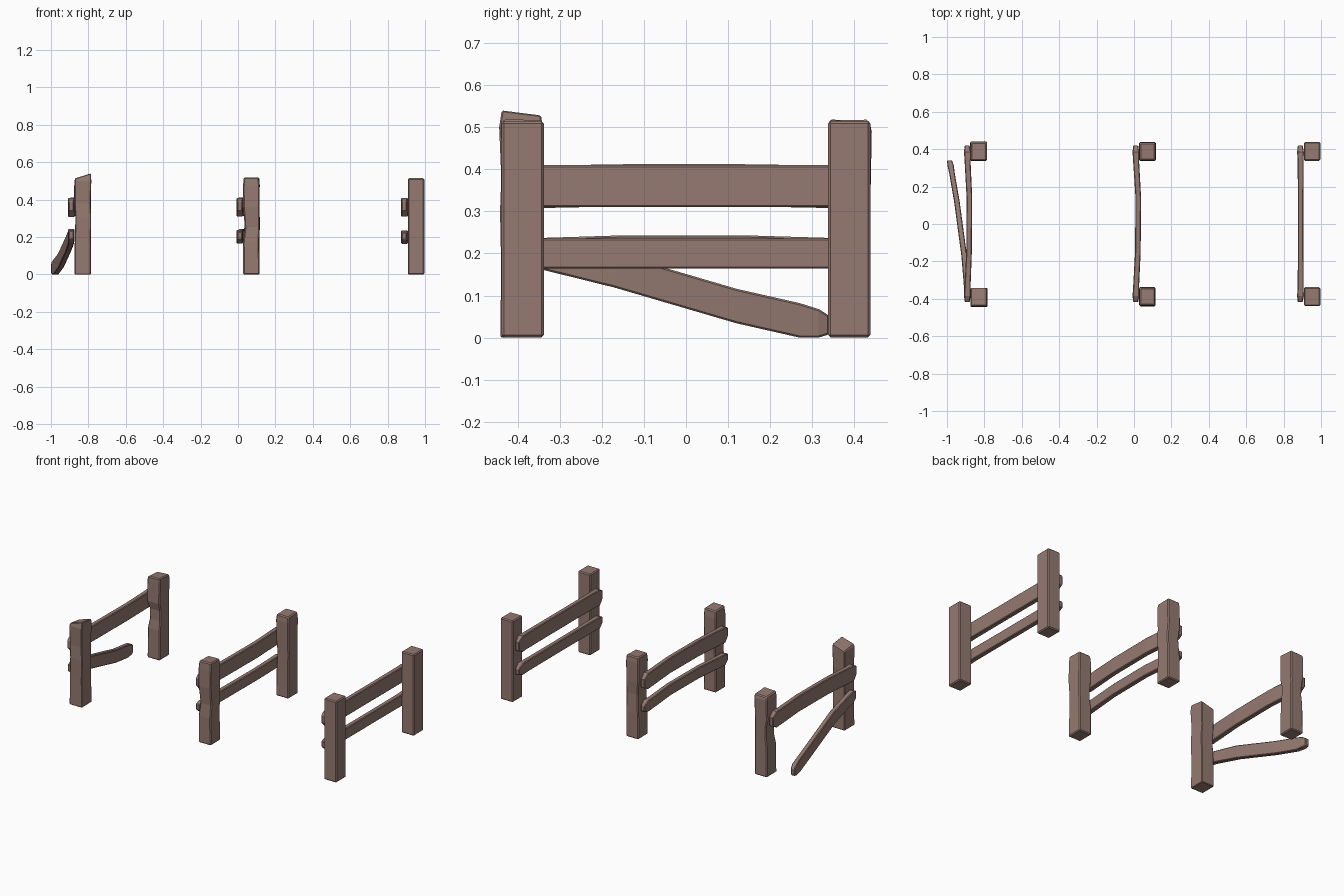
import bpy, bmesh

wood = bpy.data.materials.new("brown_wood")
wood.diffuse_color = (0.30, 0.195, 0.165, 1)


def loft(name, rings, bevel):
    """Skin a stack of four-cornered rings, cap both ends, chamfer edges."""
    bm = bmesh.new()
    loops = [[bm.verts.new(p) for p in ring] for ring in rings]
    for a, b in zip(loops, loops[1:]):
        for i in range(4):
            j = (i + 1) % 4
            bm.faces.new((a[i], a[j], b[j], b[i]))
    bm.faces.new(loops[0][::-1])
    bm.faces.new(loops[-1])
    bmesh.ops.recalc_face_normals(bm, faces=bm.faces)
    mesh = bpy.data.meshes.new(name)
    bm.to_mesh(mesh)
    bm.free()
    mesh.materials.append(wood)
    ob = bpy.data.objects.new(name, mesh)
    bpy.context.collection.objects.link(ob)
    if bevel:
        mod = ob.modifiers.new("chamfer", 'BEVEL')
        mod.width = bevel
        mod.segments = 1
        mod.limit_method = 'ANGLE'
        mod.angle_limit = 0.9
    return ob


def post(name, x, y, levels, slope=(0, 0)):
    """levels: z, x shift, y shift, scale; slope tilts the top cap."""
    rings = []
    for z, dx, dy, s in levels:
        top = z > 0.5
        ring = []
        for sx, sy in ((-1, -1), (1, -1), (1, 1), (-1, 1)):
            tilt = sx * slope[0] + sy * slope[1] if top else 0
            ring.append((x + dx + sx * 0.044 * s, y + dy + sy * 0.05 * s, z + tilt))
        rings.append(ring)
    loft(name, rings, 0.006)


def rail(name, stations):
    """stations: y, centre x, centre z, height, thickness."""
    rings = []
    for y, x, z, h, t in stations:
        rings.append([(x + sx * t / 2, y, z + sz * h / 2)
                      for sx, sz in ((-1, -1), (1, -1), (1, 1), (-1, 1))])
    loft(name, rings, 0.004)


def fixed_rail(name, x, z, h, bow=0.0, rise=0.0):
    """Rail nailed to both posts, with tapered ends and a bowed middle."""
    rail(name, [
        (-0.418, x - 0.002, z + 0.008, h * 0.5, 0.026),
        (-0.385, x - 0.001, z, h, 0.036),
        (-0.34, x, z, h, 0.032),
        (-0.15, x + bow * 0.8, z + rise, h, 0.03),
        (0.14, x + bow, z + rise, h, 0.03),
        (0.34, x, z, h, 0.032),
        (0.385, x - 0.001, z, h, 0.036),
        (0.42, x - 0.002, z - 0.006, h * 0.55, 0.026)])


# Sound fence on the right
straight = [(0, 0, 0, 1), (0.515, 0, 0, 1)]
post("sound_front_post", 0.952, -0.388, straight)
post("sound_back_post", 0.952, 0.388, straight)
fixed_rail("sound_upper_rail", 0.891, 0.36, 0.1)
fixed_rail("sound_lower_rail", 0.891, 0.2, 0.072)

# Worn fence in the middle
post("worn_front_post", 0.072, -0.388,
     [(0, 0, 0, 1), (0.17, -0.002, 0, 0.97), (0.25, 0.004, 0.002, 0.9),
      (0.36, 0, -0.002, 1), (0.47, -0.001, 0, 1), (0.517, 0, 0, 0.93)], (0.001, -0.002))
post("worn_back_post", 0.072, 0.388,
     [(0, 0, 0, 1), (0.16, 0, 0.001, 0.98), (0.28, 0.004, -0.001, 0.93),
      (0.36, -0.001, 0.001, 1), (0.48, 0, 0, 1.01), (0.517, 0, 0, 0.94)], (0, 0.001))
fixed_rail("worn_upper_rail", 0.011, 0.36, 0.098, 0.012, 0.003)
fixed_rail("worn_lower_rail", 0.011, 0.202, 0.07, 0.012, 0.006)

# Broken fence on the left
post("broken_front_post", -0.83, -0.391,
     [(0, 0, 0, 1), (0.18, 0, 0, 0.97), (0.30, 0.003, -0.003, 0.96),
      (0.38, -0.001, 0, 0.96), (0.5, 0.001, -0.002, 1.02), (0.522, 0.002, 0, 0.94)],
     (0.013, -0.006))
post("broken_back_post", -0.83, 0.388,
     [(0, 0, 0, 1), (0.19, 0, 0.001, 0.97), (0.245, 0.004, 0.005, 0.89),
      (0.31, 0.003, 0.006, 0.89), (0.36, -0.002, 0, 1.02),
      (0.49, 0, 0.002, 1.03), (0.514, 0.001, 0, 0.96)], (0.002, -0.003))
fixed_rail("broken_upper_rail", -0.89, 0.358, 0.1, 0.01, 0.004)

# Loose rail resting on the ground
rail("fallen_lower_rail", [
    (-0.415, -0.892, 0.214, 0.04, 0.026),
    (-0.385, -0.892, 0.208, 0.072, 0.034),
    (-0.34, -0.893, 0.198, 0.074, 0.032),
    (-0.17, -0.908, 0.160, 0.082, 0.03),
    (0.12, -0.947, 0.075, 0.082, 0.03),
    (0.27, -0.973, 0.041, 0.082, 0.03),
    (0.315, -0.981, 0.034, 0.068, 0.034),
    (0.34, -0.986, 0.030, 0.045, 0.026)])
